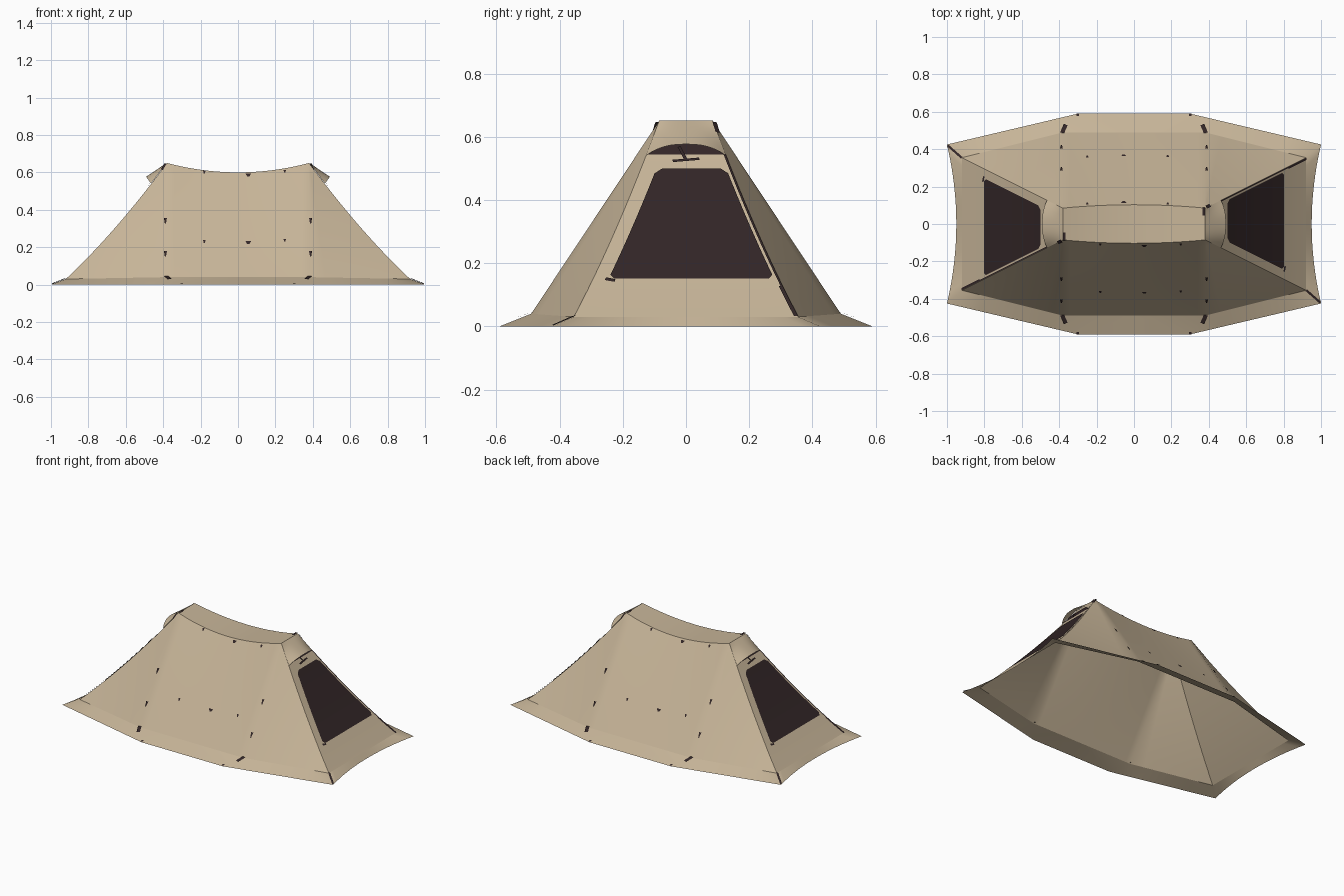
import bpy, bmesh, math
from mathutils import Vector

if "Cube" in bpy.data.objects:
    bpy.data.objects.remove(bpy.data.objects["Cube"])


def material(name, rgb):
    m = bpy.data.materials.new(name)
    m.diffuse_color = (*rgb, 1)
    m.use_nodes = True
    m.node_tree.nodes["Principled BSDF"].inputs["Base Color"].default_value = m.diffuse_color
    return m


CANVAS = material("sand canvas", (0.57, 0.46, 0.315))
DARK = material("dark mesh", (0.032, 0.019, 0.020))
LIFT = 0.004


# ---- surface formulas (t runs from the foot, 0, to the ridge, 1)
def end_wall(t, y, lift=0.0):
    return Vector((0.92 - 0.54 * t + 0.75 * lift, y,
                   0.03 + 0.62 * t - 0.112 * t * (1 - t) + 0.66 * lift))


def end_half(t):
    return 0.355 - 0.27 * t


def side_wall(x, t, lift=0.0):
    c = max(0.0, 1 - (x / 0.38) ** 2)
    return Vector((x, 0.49 - (0.405 - 0.018 * c) * t + 0.83 * lift,
                   0.04 + (0.61 - 0.05 * c) * t + 0.55 * lift))


def corner_wall(u, t):
    return side_wall(0.38, t).lerp(end_wall(t, end_half(t)), u)


# ---- mesh helpers
def add_grid(bm, f, nu, nv):
    rows = [[bm.verts.new(f(i / nu, j / nv)) for i in range(nu + 1)] for j in range(nv + 1)]
    for j in range(nv):
        for i in range(nu):
            face = bm.faces.new((rows[j][i], rows[j][i + 1], rows[j + 1][i + 1], rows[j + 1][i]))
            face.normal_update()
            mid = face.calc_center_median()
            if face.normal.dot(Vector((mid.x * 0.5, mid.y, 0.4))) < 0:
                face.normal_flip()


def make(name, grids, mat, mirror=(False, False)):
    bm = bmesh.new()
    for f, nu, nv in grids:
        add_grid(bm, f, nu, nv)
    bmesh.ops.remove_doubles(bm, verts=bm.verts, dist=0.0003)
    me = bpy.data.meshes.new(name)
    bm.to_mesh(me)
    bm.free()
    me.materials.append(mat)
    me.polygons.foreach_set("use_smooth", [True] * len(me.polygons))
    me.set_sharp_from_angle(angle=math.radians(30))
    ob = bpy.data.objects.new(name, me)
    bpy.context.collection.objects.link(ob)
    if any(mirror):
        mod = ob.modifiers.new("mirror", "MIRROR")
        mod.use_axis = (mirror[0], mirror[1], False)
        mod.merge_threshold = 0.0005
    return ob


def both_ends(name, grids, mat):
    """One copy at each end, the second turned half a circle."""
    for label, s in (("right", 1), ("left", -1)):
        turned = [(lambda u, v, f=f, s=s: Vector((f(u, v).x * s, f(u, v).y * s, f(u, v).z)), a, b)
                  for f, a, b in grids]
        make(f"{name}_{label}", turned, mat)


def ribbon(a, b, width, n):
    """Flat strip from a to b, lying square to the normal n."""
    a, b, n = Vector(a), Vector(b), Vector(n).normalized()
    side = (b - a).cross(n).normalized() * width / 2
    return (lambda u, v: a.lerp(b, v) + side * (2 * u - 1) + n * LIFT, 1, 1)


# ---- canvas walls, one quarter mirrored
make("tent_walls", [
    (lambda u, v: side_wall(0.38 * u, v), 10, 12),
    (corner_wall, 6, 12),
    (lambda u, v: end_wall(v, u * end_half(v)), 4, 12),
], CANVAS, (True, True))

# ---- sagging roof strip
make("ridge", [(lambda u, v: Vector((0.38 * u, side_wall(0.38 * u, 1).y * v,
                                    side_wall(0.38 * u, 1).z)), 10, 2)], CANVAS, (True, True))


# ---- ground skirt
def between(a, b, c, d):
    a, b, c, d = map(Vector, (a, b, c, d))
    return lambda u, v: a.lerp(b, u).lerp(c.lerp(d, u), v)


def end_skirt(u, v):
    inner = Vector((0.92, 0.355 * u, 0.03))
    outer = Vector((0.95 + 0.05 * u * u, 0.425 * u, 0))
    return inner.lerp(outer, v)


make("skirt", [
    (between((0, 0.49, 0.04), (0.38, 0.49, 0.04), (0, 0.59, 0), (0.3, 0.59, 0)), 1, 1),
    (between((0.38, 0.49, 0.04), (0.92, 0.355, 0.03), (0.3, 0.59, 0), (1, 0.425, 0)), 4, 1),
    (end_skirt, 8, 1),
], CANVAS, (True, True))


# ---- arched vent hoods
def hood(u, v):
    s, t = 2 * u - 1, 1 - 0.155 * v
    bulge = v * (1 - abs(s) ** 2.5)
    return end_wall(t, s * end_half(t), 0.002) + Vector((0.026, 0, 0.036)) * bulge


def vent(u, v):
    t = 0.85 + 0.09 * v
    return end_wall(t, (2 * u - 1) * (end_half(t) - 0.006), 0.002)


both_ends("vent_hood", [(hood, 16, 6)], CANVAS)
both_ends("vent_opening", [(vent, 4, 3)], DARK)


# ---- mesh windows with softened corners
def window(u, v):
    t = 0.222 + 0.562 * v
    cut = 0.018 * max(0, 1 - min(v, 1 - v) / 0.04)
    lo, hi = -(end_half(t) - 0.05) + cut, end_half(t) - 0.016 - cut
    return end_wall(t, lo + (hi - lo) * u, LIFT)


both_ends("window", [(window, 6, 50)], DARK)


# ---- zips along one crease of each end, and across the opposite skirt corner
def zip_strip(t0, t1, width):
    def f(u, v):
        t = t0 + (t1 - t0) * v
        return end_wall(t, end_half(t) - width * u, LIFT)
    return (f, 1, 10)


both_ends("crease_zip", [zip_strip(0.0, 0.18, 0.013), zip_strip(0.18, 0.85, 0.007)], DARK)
both_ends("skirt_zip", [ribbon((0.92, -0.353, 0.03), (0.995, -0.419, 0.001), 0.012, (0.3, -0.3, 0.9))], DARK)
both_ends("ridge_tab", [
    ribbon((0.372, 0.045, 0.65), (0.372, 0.088, 0.65), 0.014, (0, 0, 1)),
    ribbon((0.385, 0.088, 0.645), (0.405, 0.098, 0.612), 0.018, (0.6, 0.6, 0.5)),
], DARK)

# ---- toggle bar under each hood, and window pull
N = (0.75, 0, 0.66)
both_ends("toggle", [
    ribbon(end_wall(0.815, -0.042, 0.004), end_wall(0.825, 0.042, 0.004), 0.010, N),
    ribbon(end_wall(0.88, -0.022, 0.004), end_wall(0.82, 0.0, 0.004), 0.010, N),
    ribbon(end_wall(0.222, -0.255), end_wall(0.212, -0.225), 0.012, N),
], DARK)


# ---- small guy-line loops on both long sides
def loop(x, t, w, h):
    def f(u, v):
        p = side_wall(x, t, LIFT)
        along = Vector((0, -0.55, 0.83))
        return p + Vector((w * (u - 0.5) * (0.4 + 0.6 * v), 0, 0)) + along * h * (v - 0.5)
    return (f, 1, 1)


SPOTS = [(-0.18, 0.33), (0.055, 0.325), (0.25, 0.335), (-0.18, 0.98), (0.055, 0.97), (0.25, 0.97)]
# spots are given for the front, so x is flipped for the turned surface
grids = [loop(-x, t, 0.03 if x == 0.055 else 0.015, 0.018) for x, t in SPOTS]
grids += [loop(s * 0.388, t, 0.016, 0.034) for s in (-1, 1) for t in (0.49, 0.2)]
grids += [ribbon((s * 0.385, 0.485, 0.042), (s * 0.365, 0.53, 0.026), 0.022, (0, 0.37, 0.93))
          for s in (-1, 1)]
grids += [ribbon((s * 0.3, 0.575, 0.006), (s * 0.3, 0.588, 0.001), 0.014, (0, 0.37, 0.93))
          for s in (-1, 1)]
both_ends("guy_loops", grids, DARK)
